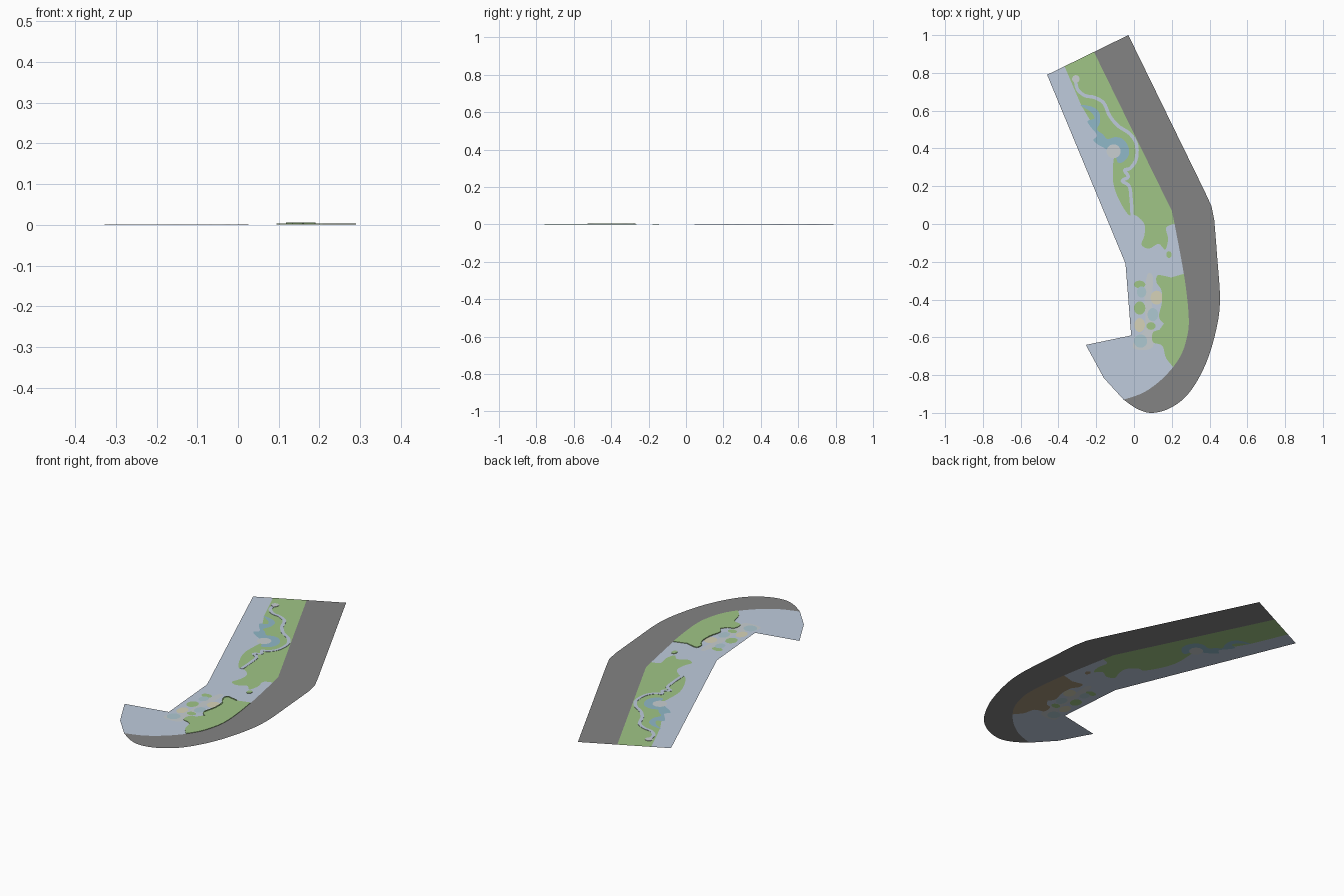
import bpy, bmesh, math
from mathutils import Vector
from mathutils.geometry import delaunay_2d_cdt

if "Cube" in bpy.data.objects:
    bpy.data.objects.remove(bpy.data.objects["Cube"])


def spline(pts, closed=True, steps=5):
    """Catmull-Rom curve through 2D points."""
    p = [Vector(q) for q in pts]
    n = len(p)
    out = []
    for i in range(n if closed else n - 1):
        if closed:
            a, b, c, d = (p[(i + k) % n] for k in (-1, 0, 1, 2))
        else:
            a, b, c, d = p[max(i - 1, 0)], p[i], p[i + 1], p[min(i + 2, n - 1)]
        for s in range(steps):
            t = s / steps
            out.append(0.5 * (2 * b + (c - a) * t + (2 * a - 5 * b + 4 * c - d) * t * t
                              + (3 * b - a - 3 * c + d) * t ** 3))
    if not closed:
        out.append(p[-1])
    return out


def blob(x, y, rx, ry, n=24):
    return [Vector((x + rx * math.cos(2 * math.pi * i / n),
                    y + ry * math.sin(2 * math.pi * i / n))) for i in range(n)]


def material(name, rgb):
    m = bpy.data.materials.new(name)
    m.diffuse_color = (*rgb, 1)
    m.use_nodes = True
    m.node_tree.nodes["Principled BSDF"].inputs["Base Color"].default_value = m.diffuse_color
    return m


def make(name, verts, faces, mat, z=0.0, height=0.0):
    """Flat sheet at z, or with height: a top sheet with side walls."""
    bm = bmesh.new()
    vs = [bm.verts.new((v[0], v[1], z)) for v in verts]
    for f in faces:
        bm.faces.new([vs[i] for i in f])
    bmesh.ops.delete(bm, geom=[v for v in bm.verts if not v.link_faces], context='VERTS')
    if height:
        r = bmesh.ops.extrude_face_region(bm, geom=bm.faces[:])
        for g in r['geom']:
            if isinstance(g, bmesh.types.BMVert):
                g.co.z += height
    me = bpy.data.meshes.new(name)
    bm.to_mesh(me)
    bm.free()
    ob = bpy.data.objects.new(name, me)
    bpy.context.collection.objects.link(ob)
    me.materials.append(mat)
    return ob


def ribbon(name, line, width, mat, height):
    verts, n = [], len(line)
    for i, p in enumerate(line):
        t = (line[min(i + 1, n - 1)] - line[max(i - 1, 0)]).normalized()
        s = Vector((-t.y, t.x)) * width / 2
        verts += [p - s, p + s]
    faces = [(2 * i, 2 * i + 2, 2 * i + 3, 2 * i + 1) for i in range(n - 1)]
    return make(name, verts, faces, mat, 0.0005, height)


paving = material("paving", (0.52, 0.60, 0.72))
grass = material("grass", (0.35, 0.56, 0.24))
water = material("water", (0.28, 0.48, 0.58))
asphalt = material("asphalt", (0.23, 0.23, 0.23))
sand = material("sand", (0.67, 0.65, 0.48))
pale = material("pale_blue", (0.42, 0.58, 0.64))
stone = material("stone", (0.58, 0.62, 0.64))
soil = material("soil", (0.38, 0.30, 0.20))

# Site outline: straight inland edges and a curved outer road edge
bend = spline([(0.425, 0.02), (0.44, -0.17), (0.455, -0.4), (0.435, -0.56), (0.38, -0.74),
               (0.295, -0.89), (0.2, -0.97), (0.1, -1.0), (0.02, -0.98), (-0.055, -0.93)], False)
site = [(-0.03, 1.0), (-0.46, 0.79), (-0.045, -0.21), (-0.015, -0.59), (-0.255, -0.64),
        (-0.16, -0.815)] + bend[::-1] + [(0.41, 0.095), (0.373, 0.175)]

# Road inner edge; the rest overshoots and is clipped by the site
road = [(-0.26, 1.015), (-0.214, 0.915), (0.2, 0.07)] + spline(
    [(0.215, 0.0), (0.268, -0.29), (0.29, -0.5), (0.278, -0.61), (0.24, -0.71),
     (0.16, -0.81), (0.055, -0.89), (-0.055, -0.93)], False) + [
    (-0.12, -0.95), (-0.12, -1.1), (0.6, -1.1), (0.6, 1.1)]

# Lawns, with the wavy sides drawn as splines
north_lawn = [(-0.1, 1.1), (-0.41, 0.9), (-0.368, 0.835)] + spline(
    [(-0.28, 0.63), (-0.2, 0.5), (-0.11, 0.4), (-0.11, 0.32), (-0.11, 0.22), (-0.08, 0.13),
     (-0.03, 0.05), (0.01, 0.045), (0.055, 0.0), (0.055, -0.06), (0.04, -0.11), (0.08, -0.13),
     (0.13, -0.105), (0.165, -0.135), (0.18, -0.08), (0.17, -0.02), (0.21, 0.0)], False) + [(0.3, 0.0)]
wavy = spline([(0.19, -0.285), (0.16, -0.278), (0.125, -0.275), (0.123, -0.31), (0.148, -0.35),
               (0.15, -0.42), (0.135, -0.49), (0.16, -0.525)], False)
south_lawn = [(0.35, -0.25), (0.26, -0.265)] + wavy + spline(
    [(0.135, -0.56), (0.1, -0.575), (0.1, -0.625), (0.15, -0.645), (0.17, -0.71),
     (0.215, -0.765)], False) + [(0.35, -0.76)]

pond = spline([(-0.285, 0.63), (-0.22, 0.62), (-0.185, 0.59), (-0.18, 0.54), (-0.195, 0.5),
               (-0.165, 0.475), (-0.14, 0.45), (-0.1, 0.46), (-0.06, 0.45), (-0.03, 0.41),
               (-0.028, 0.365), (-0.055, 0.33), (-0.085, 0.325), (-0.1, 0.36), (-0.145, 0.395),
               (-0.19, 0.42), (-0.215, 0.445), (-0.195, 0.47), (-0.23, 0.515), (-0.245, 0.545),
               (-0.21, 0.56), (-0.23, 0.595)])

# Layers from lowest to highest priority; each cell goes to its top layer
layers = [
    ("paved_plaza", site, paving),
    ("north_lawn", north_lawn, grass),
    ("pond", pond, water),
    ("pond_island_disc", blob(-0.108, 0.385, 0.037, 0.037), stone),
    ("garden_walk", spline([(0.07, -0.27), (0.1, -0.28), (0.095, -0.4), (0.1, -0.5), (0.1, -0.65),
                            (0.0, -0.66), (0.01, -0.6), (0.06, -0.55), (0.055, -0.4)]), stone)]
for i, (x, y, rx, ry, m) in enumerate([
        (0.03, -0.32, 0.03, 0.02, grass), (0.04, -0.36, 0.025, 0.03, pale),
        (0.12, -0.39, 0.032, 0.037, sand), (0.03, -0.445, 0.03, 0.035, grass),
        (0.1, -0.48, 0.028, 0.035, pale), (0.03, -0.535, 0.028, 0.037, sand),
        (0.09, -0.54, 0.025, 0.02, grass), (0.035, -0.62, 0.035, 0.035, pale)]):
    layers.append((f"planting_bed_{i + 1}", blob(x, y, rx, ry), m))
layers += [("south_lawn", south_lawn, grass),
           ("small_lawn_island", blob(0.185, -0.162, 0.014, 0.018), grass),
           ("road", road, asphalt)]

# Split the plan into coplanar, non-overlapping cells
pts, loops = [], []
for _, poly, _ in layers:
    area = sum(poly[i - 1][0] * poly[i][1] - poly[i][0] * poly[i - 1][1] for i in range(len(poly)))
    poly = poly if area > 0 else poly[::-1]
    loops.append(list(range(len(pts), len(pts) + len(poly))))
    pts += [Vector(p) for p in poly]
cv, _, cf, _, _, owner = delaunay_2d_cdt(pts, [], loops, 1, 1e-5)
for k, (name, _, mat) in enumerate(layers):
    cells = [f for f, o in zip(cf, owner) if 0 in o and max(o) == k]
    if not cells:
        continue
    if name in ("south_lawn", "small_lawn_island"):
        make(name + "_soil", cv, cells, soil)
        make(name, cv, cells, mat, 0.0003, 0.0025)
    else:
        make(name, cv, cells, mat)

# Winding footpath with a round end, and the wavy lawn kerb
path = spline([(-0.31, 0.77), (-0.3, 0.715), (-0.26, 0.68), (-0.21, 0.67), (-0.16, 0.64),
               (-0.13, 0.575), (-0.085, 0.52), (-0.025, 0.48), (0.012, 0.425), (0.012, 0.345),
               (-0.02, 0.295), (-0.05, 0.285), (-0.03, 0.25), (-0.062, 0.228), (-0.025, 0.2),
               (-0.015, 0.13), (-0.01, 0.045)], False)
ribbon("footpath", path, 0.018, paving, 0.0015)
make("footpath_end", blob(-0.308, 0.768, 0.02, 0.02), [range(24)], stone, 0.0005, 0.002)
ribbon("lawn_kerb", wavy, 0.006, grass, 0.005)
